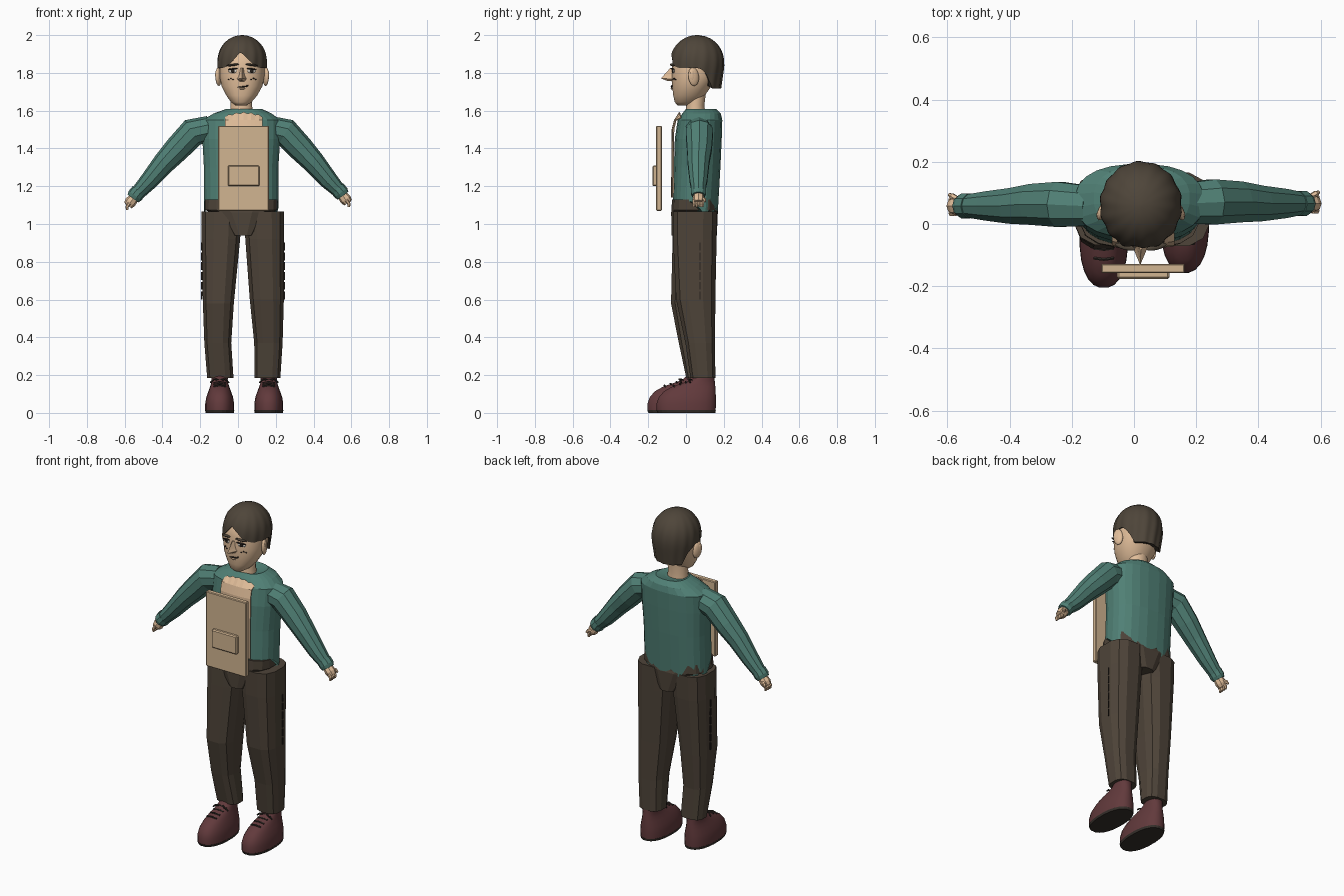
import bpy, bmesh, math
from mathutils import Vector

if "Cube" in bpy.data.objects:
    bpy.data.objects.remove(bpy.data.objects["Cube"])


def material(name, r, g, b):
    m = bpy.data.materials.new(name)
    m.use_nodes = True
    m.diffuse_color = (r, g, b, 1)
    m.node_tree.nodes["Principled BSDF"].inputs["Base Color"].default_value = (r, g, b, 1)
    return m


SKIN = material("skin", .75, .51, .32)
HAIR = material("hair_brown", .077, .06, .042)
SHIRT = material("shirt_teal", .08, .215, .178)
TROUSERS = material("trouser_brown", .077, .058, .041)
SHOE = material("shoe_maroon", .122, .042, .045)
SOLE = material("sole_dark", .035, .028, .023)
BOARD = material("board_tan", .64, .46, .285)
DARK = material("ink_dark", .02, .015, .012)
WHITE = material("eye_white", .7, .66, .58)


def finish(name, bm, mat, smooth=None):
    bmesh.ops.recalc_face_normals(bm, faces=bm.faces[:])
    me = bpy.data.meshes.new(name)
    bm.to_mesh(me)
    bm.free()
    ob = bpy.data.objects.new(name, me)
    bpy.context.collection.objects.link(ob)
    me.materials.append(mat)
    if smooth:
        bpy.ops.object.select_all(action='DESELECT')
        ob.select_set(True)
        bpy.context.view_layer.objects.active = ob
        bpy.ops.object.shade_smooth_by_angle(angle=math.radians(smooth))
    return ob


def bridge(name, rings, mat, smooth=None, caps=True, closed=True):
    """Skin a list of equal point rows with quads."""
    bm = bmesh.new()
    rows = [[bm.verts.new(p) for p in ring] for ring in rings]
    n = len(rows[0])
    for a, b in zip(rows, rows[1:]):
        for i in range(n if closed else n - 1):
            j = (i + 1) % n
            bm.faces.new((a[i], a[j], b[j], b[i]))
    if caps:
        bm.faces.new(rows[0])
        bm.faces.new(rows[-1])
    return finish(name, bm, mat, smooth)


def section(z, x0, x1, y0, y1, n=16, p=2.4):
    """Rounded outline that fills a box at height z."""
    pts = []
    for i in range(n):
        a = math.tau * (i + .5) / n
        c, s = math.cos(a), math.sin(a)
        pts.append(Vector(((x0 + x1) / 2 + (x1 - x0) / 2 * math.copysign(abs(c) ** (2 / p), c),
                           (y0 + y1) / 2 + (y1 - y0) / 2 * math.copysign(abs(s) ** (2 / p), s), z)))
    return pts


def loft(name, boxes, mat, n=16, p=2.4, smooth=None):
    return bridge(name, [section(*b, n=n, p=p) for b in boxes], mat, smooth)


def tube(name, path, mat, n=10, smooth=None):
    """Tube through (x, y, z, radius) stations."""
    pts = [Vector(s[:3]) for s in path]
    rings = []
    for i, c in enumerate(pts):
        d = (pts[min(i + 1, len(pts) - 1)] - pts[max(i - 1, 0)]).normalized()
        u = d.cross(Vector((0, 1, 0))).normalized()
        v = d.cross(u)
        rings.append([c + path[i][3] * (u * math.cos(math.tau * k / n) + v * math.sin(math.tau * k / n))
                      for k in range(n)])
    return bridge(name, rings, mat, smooth)


def box(name, x0, x1, y0, y1, z0, z1, mat, bevel=0):
    bm = bmesh.new()
    bmesh.ops.create_cube(bm, size=1)
    for v in bm.verts:
        v.co = ((x0 + x1) / 2 + v.co.x * (x1 - x0), (y0 + y1) / 2 + v.co.y * (y1 - y0),
                (z0 + z1) / 2 + v.co.z * (z1 - z0))
    ob = finish(name, bm, mat)
    if bevel:
        ob.modifiers.new("bevel", 'BEVEL').width = bevel
    return ob


def blob(name, loc, size, mat, rot=(0, 0, 0)):
    bm = bmesh.new()
    bmesh.ops.create_uvsphere(bm, u_segments=14, v_segments=8, radius=1)
    bmesh.ops.scale(bm, vec=size, verts=bm.verts)
    ob = finish(name, bm, mat, 60)
    ob.location, ob.rotation_euler = loc, rot
    return ob


# Shirt body with a ragged hem that drops at the back
body = [section(*b, n=24) for b in [
    (1.12, -.18, .215, -.07, .168), (1.3, -.182, .215, -.065, .183), (1.45, -.19, .225, -.06, .19),
    (1.55, -.19, .225, -.045, .193), (1.585, -.13, .18, -.02, .185), (1.61, -.06, .125, .0, .16),
    (1.6, -.035, .085, .01, .11)]]
for i, v in enumerate(body[0]):
    if v.y > .06:
        v.z = 1.04 if i % 2 else 1.085
bridge("shirt_body", body, SHIRT)

# Bare chest panel with a torn top edge
cols = [-.07 + .02 * i for i in range(11)]
chest = [[(x, y + .8 * (x - .03) ** 2, z + (jag if i % 2 else 0) - 2 * (x - .03) ** 2 * (jag > 0))
          for i, x in enumerate(cols)]
         for z, y, jag in [(1.14, -.079, 0), (1.5, -.076, 0), (1.55, -.064, 0), (1.585, -.036, .008)]]
panel = bridge("bare_chest", chest, SKIN, caps=False, closed=False)
panel.modifiers.new("thickness", 'SOLIDIFY').thickness = .006

# Sleeves, cuffs and hands
for side, s, dx, y, dz in (("right", -1, 0, .058, 0), ("left", 1, .012, .066, .015)):
    def at(x, z, r, dy=0):
        return (s * x + dx * (x < .5), y + dy, z + dz * (x > .5), r)
    tube(side + "_sleeve", [at(.15, 1.505, .068), at(.24, 1.485, .076, .005), at(.32, 1.4, .069, .005),
                            at(.39, 1.325, .06), at(.47, 1.23, .049), at(.53, 1.165, .039)], SHIRT)
    tube(side + "_cuff", [at(.525, 1.175, .041), at(.545, 1.15, .042), at(.556, 1.135, .035)], SHIRT)
    tube(side + "_palm", [at(.545, 1.145, .026), at(.57, 1.115, .031), at(.583, 1.098, .025)], SKIN, 8)
    for k in range(4):
        dy = -.024 + .015 * k
        tube(f"{side}_finger_{k}", [at(.575, 1.11, .009, dy), at(.588, 1.09, .009, dy),
                                    at(.586, 1.075, .007, dy)], SKIN, 6)
    tube(side + "_thumb", [at(.568, 1.12, .011, .02), at(.585, 1.115, .01, .032),
                           at(.593, 1.103, .006, .036)], SKIN, 6)

# Trousers
loft("trouser_hips", [(.94, -.03, .085, -.078, .165), (1.06, -.14, .18, -.08, .17),
                      (1.075, -.178, .21, -.078, .165), (1.13, -.177, .212, -.076, .163)], TROUSERS, 16, 3)
loft("right_trouser_leg", [(.185, -.165, -.022, .0, .118), (.37, -.18, -.034, -.04, .115),
                           (.58, -.188, -.02, -.082, .135), (.92, -.195, .014, -.074, .16),
                           (1.065, -.196, .022, -.07, .165)], TROUSERS, 12, 2.7)
loft("left_trouser_leg", [(.185, .085, .226, .022, .157), (.37, .084, .238, -.005, .156),
                          (.6, .06, .245, -.055, .158), (.92, .036, .246, -.072, .165),
                          (1.065, .03, .247, -.073, .168)], TROUSERS, 12, 2.7)
for k in range(6):
    z = .6 + .052 * k
    box(f"left_side_seam_{k}", .24, .2475, .072, .078, z, z + .042, DARK)
    box(f"right_side_seam_{k}", -.197, -.189, .04, .046, z, z + .042, DARK)

# Shoes with soles and laces
for side, x, y in (("right", -.097, 0), ("left", .163, .048)):
    def ring(z, w, front, back):
        return (z, x - w, x + w, y + front, y + back)
    loft(side + "_sole", [ring(0, .075, -.2, .108), ring(.014, .078, -.206, .111)], SOLE, 24, 2.3)
    loft(side + "_shoe", [ring(.014, .077, -.204, .11), ring(.05, .077, -.205, .112),
                          ring(.085, .071, -.192, .111), ring(.115, .06, -.165, .11),
                          ring(.14, .051, -.12, .108), ring(.158, .045, -.065, .106),
                          ring(.175, .043, -.02, .104), ring(.21, .045, .015, .102)], SHOE, 24, 2.3, 50)
    for k in range(4):
        yy, zz = y - .11 + .032 * k, .144 + .009 * k
        tube(f"{side}_lace_{k}", [(x - .032, yy, zz - .004, .005), (x, yy - .004, zz + .002, .005),
                                  (x + .032, yy, zz - .004, .005)], SOLE, 6)
    for d in (-1, 1):
        tube(f"{side}_bow_{d}", [(x, y - .01, .175, .004), (x + d * .03, y - .035, .178, .005),
                                 (x + d * .05, y - .025, .16, .004)], SOLE, 6)

# Floating board with a raised label plate
box("board", -.105, .163, -.158, -.128, 1.07, 1.52, BOARD, .004)
box("board_plate", -.054, .114, -.177, -.15, 1.2, 1.31, BOARD, .006)

# Neck and head
loft("neck", [(1.57, -.045, .085, -.005, .105), (1.63, -.04, .075, .0, .098),
              (1.72, -.04, .08, .0, .11)], SKIN, 16, 2, 40)
loft("head", [(1.628, -.012, .045, -.045, .035), (1.645, -.038, .072, -.06, .065),
              (1.68, -.062, .102, -.068, .1), (1.73, -.088, .13, -.074, .135),
              (1.78, -.097, .14, -.076, .165), (1.85, -.097, .141, -.074, .176),
              (1.9, -.085, .13, -.06, .17), (1.94, -.05, .09, -.02, .14)], SKIN, 24, 2.2, 50)
for side, x, s in (("right", -.103, -1), ("left", .147, 1)):
    blob(side + "_ear", (x, .04, 1.78), (.014, .03, .05), SKIN, (.12, 0, s * .35))
    blob(side + "_ear_hollow", (x + s * .01, .036, 1.785), (.006, .016, .03), SKIN, (.12, 0, s * .35))

# Nose
bridge("nose", [[(.012, -.07, 1.825), (.022, -.084, 1.825), (.032, -.07, 1.825)],
                [(.004, -.07, 1.785), (.021, -.12, 1.785), (.038, -.07, 1.785)],
                [(-.006, -.07, 1.768), (.02, -.132, 1.77), (.046, -.07, 1.768)],
                [(.005, -.07, 1.755), (.02, -.1, 1.758), (.037, -.07, 1.755)]], SKIN)


def on_face(name, x, z, w, h, mat, lift=0, roll=0, depth=.005):
    d = x - .022
    y = .045 - .121 * (1 - abs(d / .118) ** 2.2) ** (1 / 2.2)
    return blob(name, (x, y - lift, z), (w, depth, h), mat, (0, roll, d * 5))


# Eyes, brows, mouth and cheek marks
for side, s in (("right", -1), ("left", 1)):
    x = .022 + s * .05
    on_face(side + "_eye", x, 1.81, .024, .011, WHITE)
    on_face(side + "_iris", x, 1.81, .01, .01, DARK, .003)
    on_face(side + "_lash", x, 1.821, .028, .004, DARK, .005, s * .1, .008)
    on_face(side + "_brow", x, 1.842, .034, .006, HAIR, .006, s * .12, .01)
    for k in range(3):
        on_face(f"{side}_cheek_mark_{k}", x + s * (.012 * k - .002), 1.765 + .006 * (k % 2),
                .005, .003, DARK, 0, .4)
on_face("mouth", .022, 1.726, .026, .0035, DARK, 0, -.1)
on_face("mouth_corner", .048, 1.731, .008, .004, DARK, 0, -.7)
on_face("lower_lip", .022, 1.717, .016, .005, SKIN)

# Hair: ridged cap, parted over the brow and longer at the nape
N, ROWS = 84, 12
hair = []
for r in range(ROWS + 3):
    row = []
    for i in range(N):
        a = math.tau * i / N
        c, s = math.cos(a), math.sin(a)
        hem = 1.825 + .085 * max(0, -s) ** 6 * (1 - min(1, abs(c + .1)))
        if s > 0:
            hem -= .108 * min(1, s * 1.6) ** 2
        t = min(1, (r + .15) / ROWS)
        z = 2.0 - (2.0 - hem) * (1 - math.cos(t * math.pi / 2)) ** .85
        up = max(0, (z - 1.85) / .15)
        rad = math.sqrt(max(0, 1 - up ** 2.2)) - max(0, 1.83 - z) * 1.1
        rad *= 1 + .022 * math.cos(14 * a + 3 * t) * t
        inset = (1, .93, .8)[max(0, r - ROWS)]
        z += .004 * max(0, r - ROWS)
        row.append((.022 + .131 * rad * c * inset, .06 + .141 * rad * s * inset, z))
    hair.append(row)
bridge("hair", hair, HAIR, 40)
